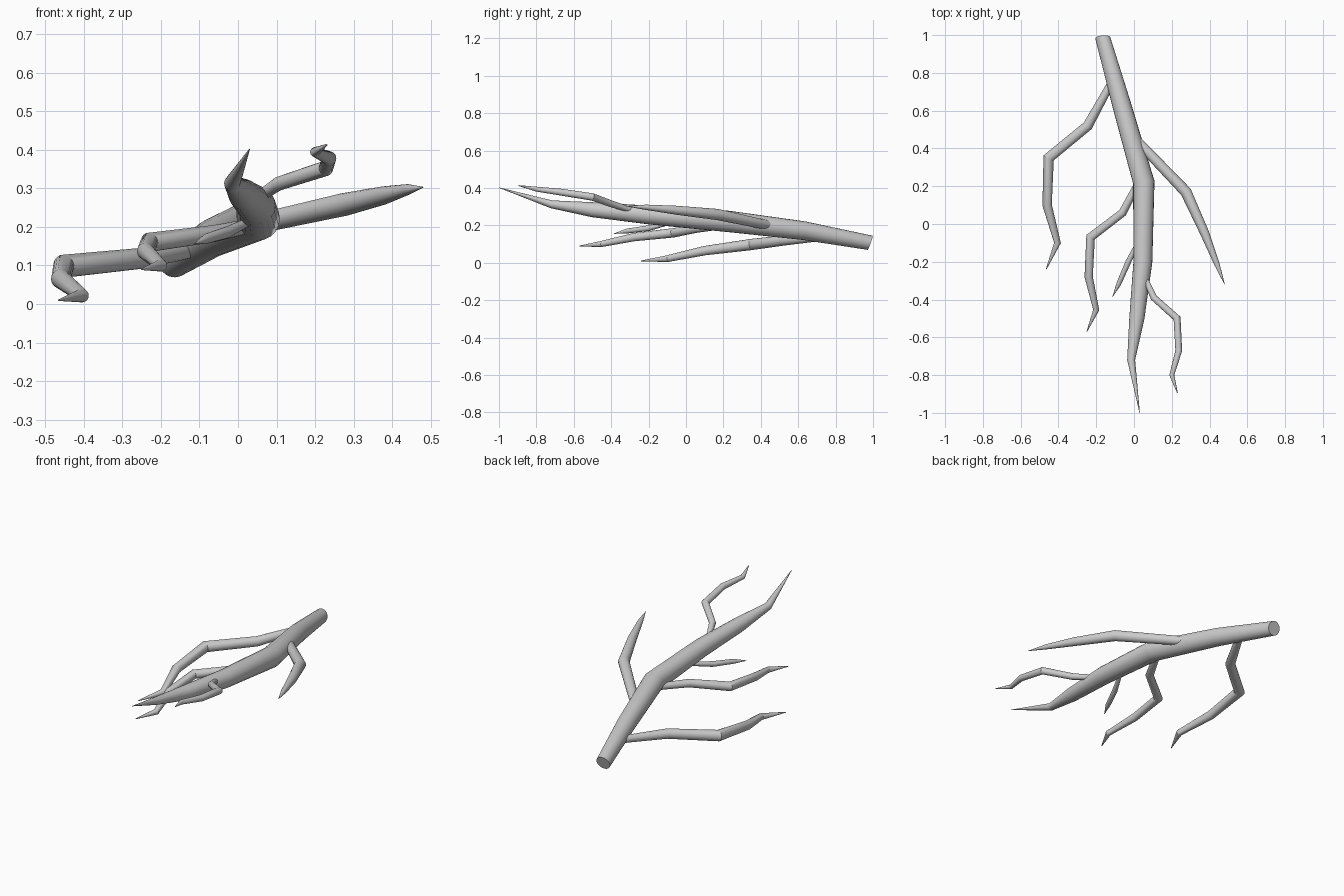
import bpy, bmesh, math
from mathutils import Vector

SIDES = 20


def limb(name, pts, start_dir=None):
    """Tapered tube with mitred joints; pts are (x, y, z, radius)."""
    P = [Vector(p[:3]) for p in pts]
    n = len(P)
    bm = bmesh.new()
    rings = []
    for i in range(n):
        a = (P[i] - P[max(i - 1, 0)]).normalized()
        b = (P[min(i + 1, n - 1)] - P[i]).normalized()
        t = (a + b).normalized()
        if i == 0 and start_dir:
            t = Vector(start_dir).normalized()
        side = t.cross(Vector((0, 0, 1))).normalized()
        up = side.cross(t).normalized()
        ring = []
        for k in range(SIDES):
            w = 2 * math.pi * k / SIDES
            ring.append(bm.verts.new(P[i] + (side * math.cos(w) + up * math.sin(w)) * pts[i][3]))
        rings.append(ring)
    for r0, r1 in zip(rings, rings[1:]):
        for k in range(SIDES):
            j = (k + 1) % SIDES
            bm.faces.new((r0[k], r0[j], r1[j], r1[k]))
    bm.faces.new(rings[0])
    bm.faces.new(rings[-1])
    bmesh.ops.recalc_face_normals(bm, faces=bm.faces)
    me = bpy.data.meshes.new(name)
    bm.to_mesh(me)
    bm.free()
    ob = bpy.data.objects.new(name, me)
    bpy.context.collection.objects.link(ob)
    bpy.context.view_layer.objects.active = ob
    ob.select_set(True)
    bpy.ops.object.shade_smooth_by_angle(angle=math.radians(25))
    ob.select_set(False)


# Main stem, cut end at the back, pointed at the front
limb("main_stem", [
    (-0.165, 0.985, 0.107, 0.040), (-0.065, 0.63, 0.172, 0.050),
    (0.052, 0.22, 0.222, 0.057), (0.047, -0.2, 0.256, 0.050),
    (0.015, -0.5, 0.284, 0.040), (-0.015, -0.72, 0.313, 0.021),
    (0.03, -1.0, 0.402, 0.001)], (0.08, -1, 0.35))

# Left side twigs
limb("left_back_twig", [
    (-0.10, 0.79, 0.142, 0.018), (-0.14, 0.71, 0.136, 0.021),
    (-0.245, 0.52, 0.119, 0.027), (-0.452, 0.35, 0.098, 0.030),
    (-0.46, 0.10, 0.065, 0.025), (-0.405, -0.10, 0.022, 0.018),
    (-0.465, -0.24, 0.010, 0.002)])
limb("left_middle_twig", [
    (0.04, 0.25, 0.205, 0.018), (-0.06, 0.06, 0.183, 0.022),
    (-0.23, -0.07, 0.160, 0.025), (-0.24, -0.28, 0.137, 0.022),
    (-0.20, -0.455, 0.100, 0.016), (-0.25, -0.57, 0.090, 0.002)])
limb("left_small_twig", [
    (0.03, -0.08, 0.215, 0.010), (-0.03, -0.20, 0.185, 0.015),
    (-0.08, -0.315, 0.170, 0.013), (-0.113, -0.385, 0.156, 0.001)])

# Right side twigs
limb("right_back_twig", [
    (0.00, 0.46, 0.200, 0.022), (0.05, 0.405, 0.208, 0.026),
    (0.275, 0.17, 0.258, 0.030), (0.375, -0.05, 0.281, 0.024),
    (0.44, -0.215, 0.297, 0.014), (0.48, -0.32, 0.303, 0.001)])
limb("right_front_twig", [
    (0.05, -0.27, 0.275, 0.014), (0.105, -0.39, 0.312, 0.018),
    (0.228, -0.50, 0.352, 0.020), (0.237, -0.67, 0.378, 0.018),
    (0.20, -0.80, 0.394, 0.013), (0.23, -0.895, 0.413, 0.002)])
